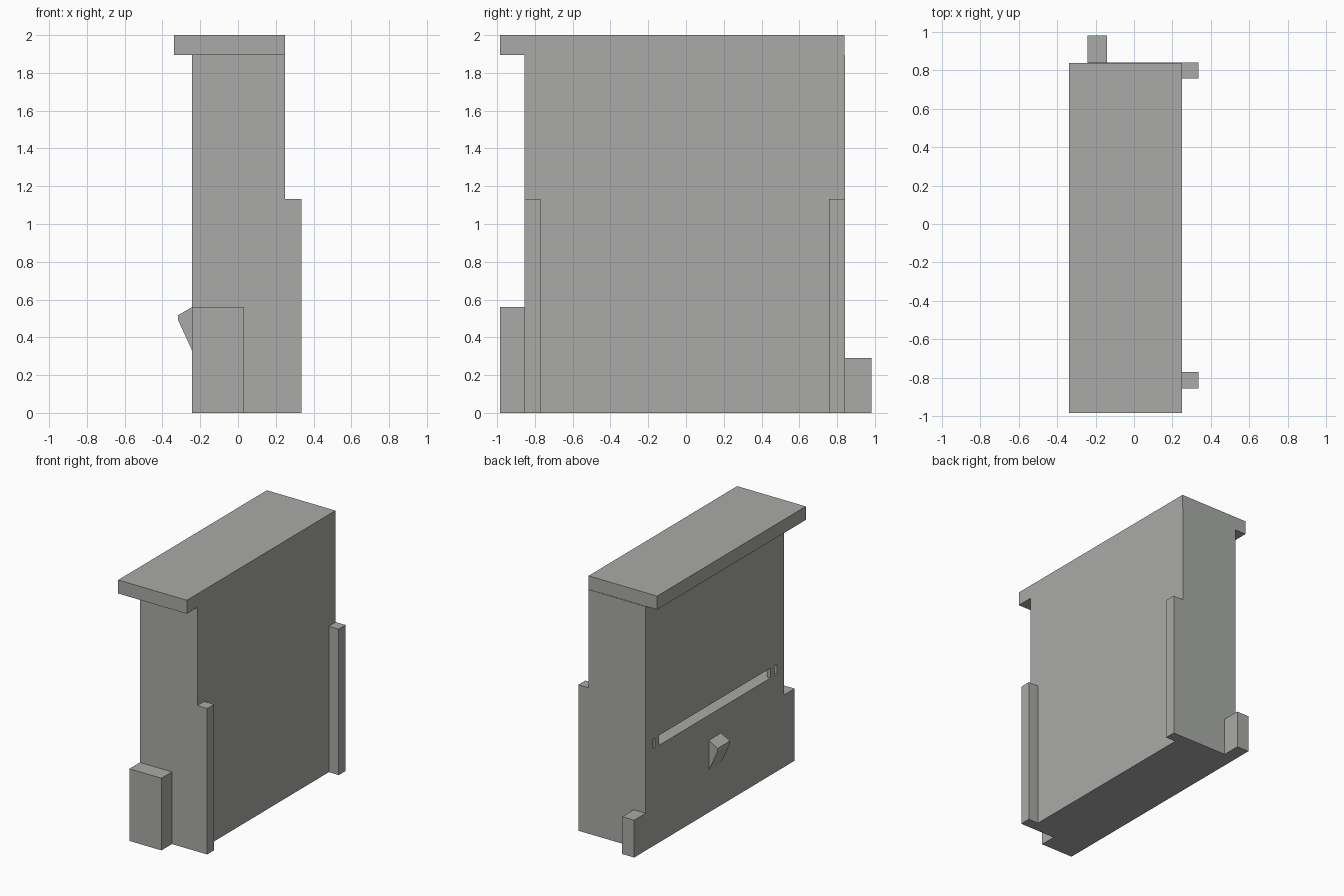
import bpy
import bmesh

if "Cube" in bpy.data.objects:
    bpy.data.objects.remove(bpy.data.objects["Cube"], do_unlink=True)

# One flat grey for every part
grey = bpy.data.materials.new("warm grey")
grey.use_nodes = True
COLOUR = (0.40, 0.41, 0.39, 1.0)
grey.diffuse_color = COLOUR
grey.node_tree.nodes["Principled BSDF"].inputs["Base Color"].default_value = COLOUR


def prism(name, profile, y0, y1):
    """Extrude an (x, z) outline along y."""
    bm = bmesh.new()
    face = bm.faces.new([bm.verts.new((x, y0, z)) for x, z in profile])
    out = bmesh.ops.extrude_face_region(bm, geom=[face])
    verts = [v for v in out["geom"] if isinstance(v, bmesh.types.BMVert)]
    bmesh.ops.translate(bm, verts=verts, vec=(0, y1 - y0, 0))
    bmesh.ops.recalc_face_normals(bm, faces=bm.faces)
    mesh = bpy.data.meshes.new(name)
    bm.to_mesh(mesh)
    bm.free()
    mesh.materials.append(grey)
    obj = bpy.data.objects.new(name, mesh)
    bpy.context.collection.objects.link(obj)
    return obj


def box(name, x, y, z):
    """Axis-aligned box from (min, max) pairs."""
    outline = [(x[0], z[0]), (x[1], z[0]), (x[1], z[1]), (x[0], z[1])]
    return prism(name, outline, *y)


BACK, FRONT = 0.842, -0.856
SIDE, REAR = -0.243, 0.25

# Tall cabinet body with a long slot cut into its side
body = box("cabinet_body", (SIDE, REAR), (FRONT, BACK), (0, 1.895))
cutter = box("slot_cutter", (SIDE - 0.1, SIDE + 0.30), (-0.77, 0.752), (0.755, 0.832))
cutter.hide_render = True
cut = body.modifiers.new("slot", "BOOLEAN")
cut.operation = "DIFFERENCE"
cut.solver = "EXACT"
cut.object = cutter
bpy.context.view_layer.objects.active = body
bpy.ops.object.modifier_apply(modifier=cut.name)
bpy.data.objects.remove(cutter, do_unlink=True)

# Small stops at both ends of the slot
for label, y in (("front", (-0.74, -0.69)), ("back", (0.68, 0.73))):
    box(f"slot_stop_{label}", (SIDE, SIDE + 0.03), y, (0.755, 0.832))

# Overhanging top slab
box("top_slab", (-0.339, REAR), (-0.985, 0.838), (1.895, 2.0))

# Corner posts
for label, y in (("front", (FRONT, -0.771)), ("back", (0.757, BACK))):
    box(f"{label}_post", (REAR, 0.335), y, (0, 1.133))

# Boxes on the narrow ends
box("front_box", (SIDE, 0.032), (-0.985, FRONT), (0, 0.56))
box("back_box", (SIDE, -0.14), (BACK, 0.983), (0, 0.29))

# Wedge handle on the slotted side
prism("wedge_handle",
      [(SIDE, 0.33), (SIDE, 0.56), (-0.318, 0.517), (-0.318, 0.493)],
      -0.084, 0.066)
